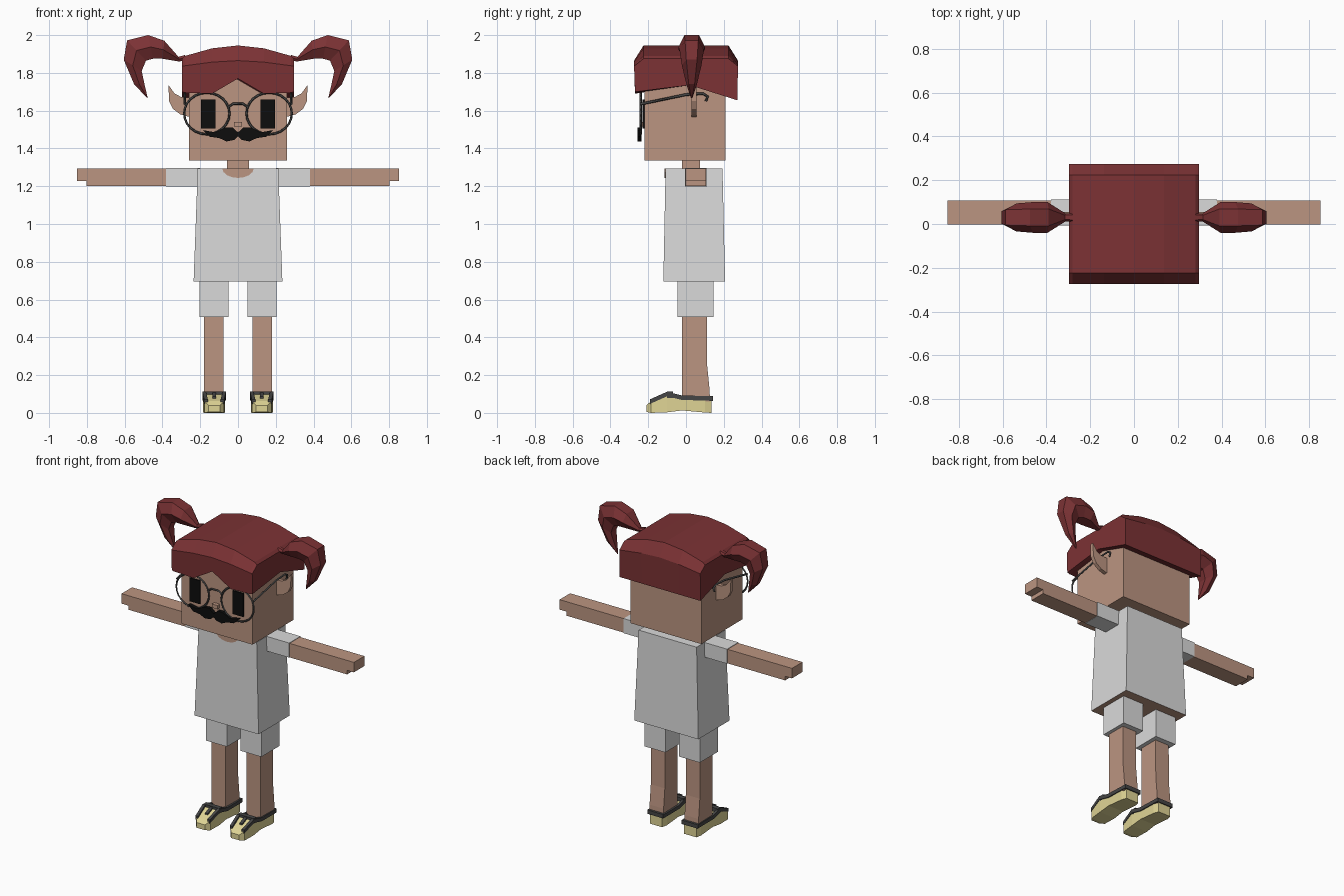
import bpy, bmesh, math
from mathutils import Vector

if "Cube" in bpy.data.objects:
    bpy.data.objects.remove(bpy.data.objects["Cube"])


def material(name, r, g, b):
    m = bpy.data.materials.new(name)
    m.use_nodes = True
    m.diffuse_color = (r, g, b, 1)
    m.node_tree.nodes["Principled BSDF"].inputs["Base Color"].default_value = (r, g, b, 1)
    return m


SKIN = material("skin", 0.50, 0.30, 0.22)
HAIR = material("red hair", 0.20, 0.032, 0.035)
CLOTH = material("light cloth", 0.70, 0.70, 0.70)
SOLE = material("pale yellow", 0.74, 0.66, 0.30)
STRAP = material("dark grey", 0.06, 0.06, 0.06)
BLACK = material("black", 0.004, 0.004, 0.004)
SIDES = (("right", -1), ("left", 1))


def loft(name, rings, mat):
    """Skin a list of equal rings and cap both ends."""
    bm = bmesh.new()
    loops = [[bm.verts.new(p) for p in ring] for ring in rings]
    n = len(loops[0])
    for a, b in zip(loops, loops[1:]):
        for i in range(n):
            j = (i + 1) % n
            bm.faces.new((a[i], a[j], b[j], b[i]))
    bm.faces.new(loops[0])
    bm.faces.new(loops[-1])
    bmesh.ops.recalc_face_normals(bm, faces=bm.faces)
    me = bpy.data.meshes.new(name)
    bm.to_mesh(me)
    bm.free()
    me.materials.append(mat)
    ob = bpy.data.objects.new(name, me)
    bpy.context.collection.objects.link(ob)
    return ob


def rect(x0, x1, y0, y1, z):
    return [(x0, y0, z), (x1, y0, z), (x1, y1, z), (x0, y1, z)]


def box(name, x, y, z, mat):
    return loft(name, [rect(*x, *y, z[0]), rect(*x, *y, z[1])], mat)


def plate(name, outline, y0, y1, mat):
    """Extrude an x-z outline along y."""
    return loft(name, [[(x, y, z) for x, z in outline] for y in (y0, y1)], mat)


def wire(name, points, radius, mat, cyclic=False):
    cu = bpy.data.curves.new(name, "CURVE")
    cu.dimensions = "3D"
    cu.bevel_depth = radius
    cu.bevel_resolution = 0
    cu.use_fill_caps = True
    sp = cu.splines.new("POLY")
    sp.points.add(len(points) - 1)
    for p, co in zip(sp.points, points):
        p.co = (*co, 1)
    sp.use_cyclic_u = cyclic
    cu.materials.append(mat)
    ob = bpy.data.objects.new(name, cu)
    bpy.context.collection.objects.link(ob)


def span(s, a, b):
    return sorted((s * a, s * b))


# Head, neck and nose
box("head", (-0.26, 0.26), (-0.22, 0.21), (1.335, 1.82), SKIN)
box("neck", (-0.058, 0.058), (-0.02, 0.075), (1.28, 1.34), SKIN)
box("nose", (-0.02, 0.02), (-0.245, -0.21), (1.515, 1.54), SKIN)

# Hair cap: y-z sections lofted across x
columns = []
for x, top, rim, fringe in ((0.297, 1.875, 1.835, 1.70), (0.28, 1.89, 1.838, 1.695),
                            (0.137, 1.93, 1.857, 1.69), (0, 1.945, 1.865, 1.77)):
    columns.append((x, [(-0.27, fringe), (-0.275, rim), (-0.225, top), (0, top), (0.225, top),
                        (0.275, rim), (0.272, 1.655), (0.02, 1.735)]))
columns = [(-x, s) for x, s in columns[:-1]] + columns[::-1]
loft("hair_cap", [[(x, y, z) for y, z in s] for x, s in columns], HAIR)

# Pigtails: outer edge, inner edge and half depth at each step
tail_steps = [((0.28, 1.895), (0.28, 1.87), 0.02), ((0.315, 1.885), (0.31, 1.86), 0.018),
              ((0.39, 1.97), (0.40, 1.875), 0.07), ((0.475, 2.0), (0.45, 1.875), 0.07),
              ((0.587, 1.972), (0.487, 1.865), 0.064), ((0.605, 1.87), (0.51, 1.81), 0.052),
              ((0.55, 1.74), (0.495, 1.74), 0.028), ((0.482, 1.668), (0.478, 1.668), 0.004)]
for side, s in SIDES:
    rings = []
    for (ox, oz), (ix, iz), w in tail_steps:
        section = ((1, 0.55), (0.5, 1), (0, 0.55), (0, -0.55), (0.5, -1), (1, -0.55))
        rings.append([(s * (ix + (ox - ix) * t), 0.03 + w * d, iz + (oz - iz) * t)
                      for t, d in section])
    loft(side + "_pigtail", rings, HAIR)

# Face and glasses
    plate(side + "_ear", [(s * x, z) for x, z in
          ((0.25, 1.67), (0.30, 1.672), (0.335, 1.69), (0.368, 1.735), (0.365, 1.65),
           (0.345, 1.61), (0.305, 1.58), (0.25, 1.565))], 0.03, 0.055, SKIN)
    box(side + "_eye", span(s, 0.12, 0.197), (-0.229, -0.22), (1.505, 1.66), BLACK)
    turns = [math.tau * i / 24 for i in range(24)]
    wire(side + "_glasses_rim", [(s * 0.165 + 0.12 * math.cos(a), -0.24, 1.585 + 0.11 * math.sin(a))
                                 for a in turns], 0.006, STRAP, True)
    wire(side + "_glasses_temple", [(s * 0.282, y, z) for y, z in
         ((-0.24, 1.635), (0, 1.685), (0.09, 1.69), (0.115, 1.675), (0.105, 1.65))], 0.007, STRAP)
    plate(side + "_moustache", [(s * x, z) for x, z in
          ((0, 1.485), (0.03, 1.512), (0.07, 1.51), (0.12, 1.485), (0.185, 1.497), (0.15, 1.462),
           (0.10, 1.455), (0.06, 1.437), (0.02, 1.445), (0, 1.465))], -0.258, -0.235, BLACK)
wire("glasses_bridge", [(x, -0.24, z) for x, z in
     ((-0.05, 1.62), (-0.025, 1.637), (0.025, 1.637), (0.05, 1.62))], 0.006, STRAP)

# Shirt, with a skin-coloured underside
shirt = loft("shirt", [rect(-0.235, 0.235, -0.12, 0.207, 0.695),
                       rect(-0.213, 0.213, -0.108, 0.193, 1.295)], CLOTH)
shirt.data.materials.append(SKIN)
for f in shirt.data.polygons:
    if f.normal.z < -0.9:
        f.material_index = 1
arc = [math.pi * i / 8 for i in range(9)]
plate("neckline", [(0.083 * math.cos(a), 1.294 - 0.05 * math.sin(a)) for a in arc],
      -0.115, -0.106, SKIN)

# Arms, legs and shoes
for side, s in SIDES:
    box(side + "_sleeve", span(s, 0.20, 0.38), (-0.006, 0.112), (1.199, 1.296), CLOTH)
    plate(side + "_arm", [(s * x, z) for x, z in
          ((0.37, 1.2), (0.803, 1.2), (0.803, 1.227), (0.853, 1.227), (0.853, 1.293), (0.37, 1.293))],
          -0.003, 0.107, SKIN)
    box(side + "_shorts_leg", span(s, 0.05, 0.203), (-0.045, 0.145), (0.508, 0.71), CLOTH)
    lx = span(s, 0.077, 0.18)
    loft(side + "_leg", [rect(*lx, -0.02, 0.127, 0.06), rect(*lx, -0.02, 0.125, 0.12),
                         rect(*lx, -0.02, 0.112, 0.25), rect(*lx, -0.02, 0.11, 0.53)], SKIN)

    cx = s * 0.126
    body = ((-0.21, 0.03, 0.005, 0.04), (-0.185, 0.052, 0, 0.062), (-0.10, 0.058, 0.003, 0.098),
            (-0.02, 0.056, 0.013, 0.075), (0.10, 0.055, 0.002, 0.07), (0.135, 0.045, 0, 0.07))
    loft(side + "_shoe", [[(cx - w, y, lo), (cx + w, y, lo), (cx + w, y, hi), (cx - w, y, hi)]
                          for y, w, lo, hi in body], SOLE)
    trim = ((-0.19, 0.048, 0.06), (-0.10, 0.058, 0.10), (-0.02, 0.058, 0.08), (0.14, 0.055, 0.077))
    for edge, e in (("outer", s), ("inner", -s)):
        loft(f"{side}_shoe_{edge}_trim", [[(cx + e * (w - dx), y, z + dz) for dx, dz in
             ((-0.005, -0.012), (-0.005, 0.012), (0.014, 0.012), (0.014, -0.012))]
             for y, w, z in trim], STRAP)
    box(side + "_shoe_heel_trim", (cx - 0.058, cx + 0.058), (0.122, 0.142), (0.064, 0.09), STRAP)
    box(side + "_shoe_cross_strap", (cx - 0.058, cx + 0.058), (-0.10, -0.07), (0.08, 0.114), STRAP)
    loft(side + "_shoe_centre_strap", [[(cx - 0.01, y, z), (cx + 0.01, y, z),
         (cx + 0.01, y, z - 0.02), (cx - 0.01, y, z - 0.02)]
         for y, z in ((-0.15, 0.087), (-0.09, 0.112))], STRAP)

# Turn the glasses wires into meshes
bpy.ops.object.select_all(action="DESELECT")
for ob in [o for o in bpy.context.scene.objects if o.type == "CURVE"]:
    ob.select_set(True)
    bpy.context.view_layer.objects.active = ob
bpy.ops.object.convert(target="MESH")
